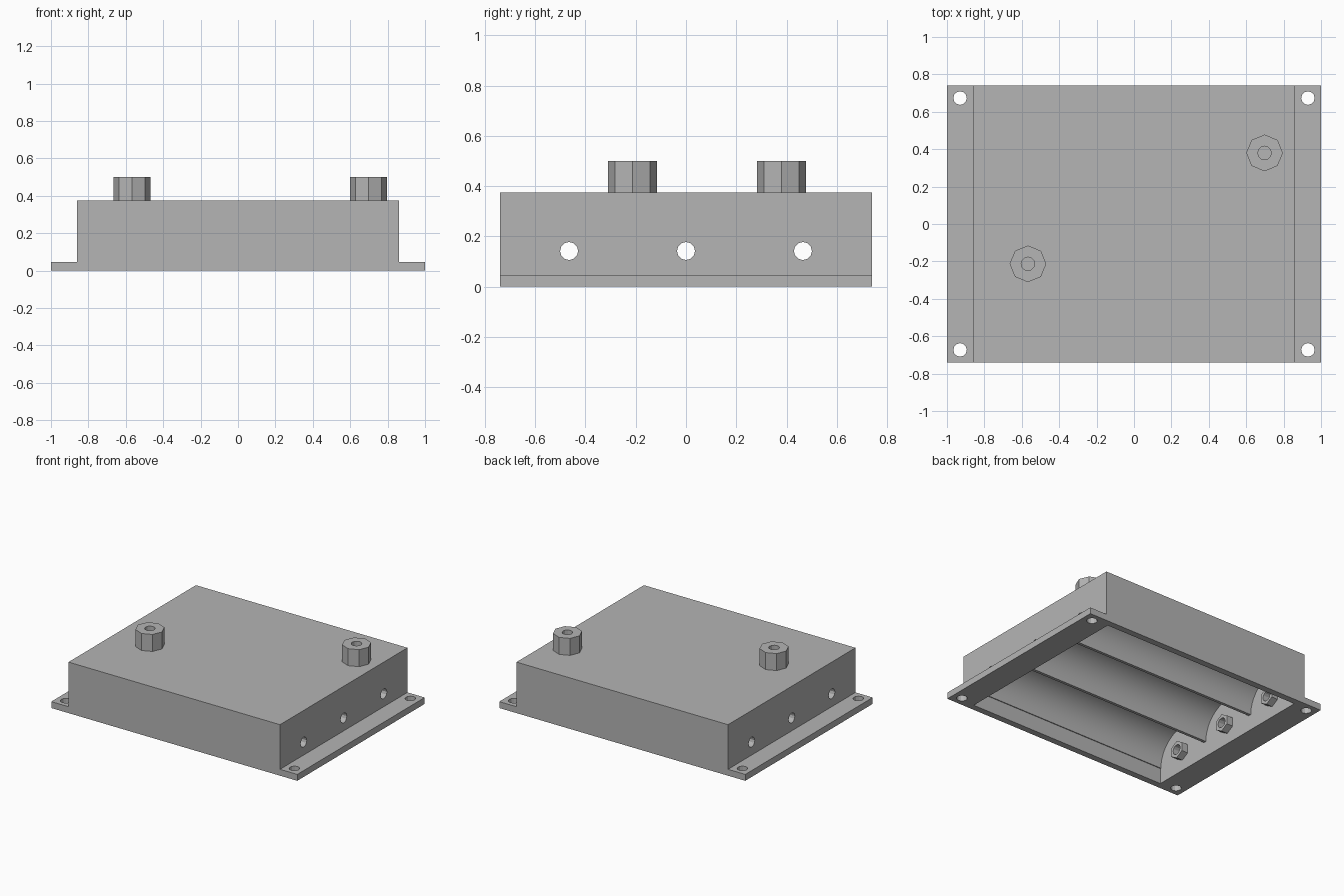
import bpy, bmesh, math
from mathutils import Matrix, Vector

cube = bpy.data.objects.get("Cube")
if cube:
    bpy.data.objects.remove(cube, do_unlink=True)

grey = bpy.data.materials.new("plain grey")
grey.use_nodes = True
grey.diffuse_color = (0.46, 0.46, 0.46, 1)
grey.node_tree.nodes["Principled BSDF"].inputs["Base Color"].default_value = (0.46, 0.46, 0.46, 1)

# Main dimensions
BODY_X, BODY_Y, ROOF = 0.86, 0.74, 0.375
FLANGE = 0.047
INNER_X, INNER_Y = 0.81, 0.693
PITCH, TROUGH_R, AXIS_Z = 0.465, 0.222, 0.115
HOLE_R, HOLE_Z = 0.036, 0.142


def prism(name, points, vector):
    """Extrude a closed planar outline along a vector."""
    bm = bmesh.new()
    face = bm.faces.new([bm.verts.new(p) for p in points])
    new = bmesh.ops.extrude_face_region(bm, geom=[face])["geom"]
    bmesh.ops.translate(bm, vec=vector, verts=[v for v in new if isinstance(v, bmesh.types.BMVert)])
    bmesh.ops.recalc_face_normals(bm, faces=bm.faces)
    mesh = bpy.data.meshes.new(name)
    bm.to_mesh(mesh)
    bm.free()
    mesh.materials.append(grey)
    obj = bpy.data.objects.new(name, mesh)
    bpy.context.collection.objects.link(obj)
    return obj


def rod(name, sides, radius, start, axis, length):
    """Regular prism from a start point along the x or z axis."""
    pts = []
    for i in range(sides):
        a = math.tau * i / sides
        c, s = radius * math.cos(a), radius * math.sin(a)
        pts.append(Vector(start) + Vector((0, s, c) if axis == "x" else (c, s, 0)))
    return prism(name, pts, Vector((length, 0, 0) if axis == "x" else (0, 0, length)))


def cut(obj, cutter):
    """Subtract a cutter and remove it."""
    mod = obj.modifiers.new("cut", "BOOLEAN")
    mod.operation, mod.solver, mod.object = "DIFFERENCE", "EXACT", cutter
    bpy.context.view_layer.objects.active = obj
    bpy.ops.object.modifier_apply(modifier=mod.name)
    bpy.data.objects.remove(cutter, do_unlink=True)


# Housing with side flanges, extruded front to back
half = [(1, 0), (1, FLANGE), (BODY_X, FLANGE), (BODY_X, ROOF)]
outline = half + [(-x, z) for x, z in reversed(half)]
housing = prism("housing", [(x, -BODY_Y, z) for x, z in outline], Vector((0, 2 * BODY_Y, 0)))

# Open underside: shallow pocket topped by three round troughs
section = [(-INNER_Y, -0.1), (-INNER_Y, AXIS_Z)]
for k in (-1, 0, 1):
    for i in range(33):
        a = math.pi * (1 - i / 32)
        section.append((k * PITCH + TROUGH_R * math.cos(a), AXIS_Z + TROUGH_R * math.sin(a)))
section += [(INNER_Y, AXIS_Z), (INNER_Y, -0.1)]
cut(housing, prism("cavity_cutter", [(-INNER_X, y, z) for y, z in section], Vector((2 * INNER_X, 0, 0))))

# Screw holes in the flange corners
for sx in (-1, 1):
    for sy in (-1, 1):
        cut(housing, rod("screw_cutter", 12, HOLE_R, (sx * 0.93, sy * 0.673, -0.1), "z", 0.3))

# Contact holes through both end walls, with hexagonal bosses inside
parts = [housing]
for k in (-1, 0, 1):
    y = k * PITCH
    cut(housing, rod("contact_cutter", 12, HOLE_R, (-0.95, y, HOLE_Z), "x", 1.9))
    for side, sx in (("right", -1), ("left", 1)):
        boss = rod(f"contact_boss_{side}_{k + 2}", 6, 0.064, (sx * INNER_X, y, HOLE_Z), "x", -sx * 0.05)
        cut(boss, rod("boss_cutter", 12, HOLE_R, (-0.95, y, HOLE_Z), "x", 1.9))
        parts.append(boss)

# Octagonal posts on the roof with blind bores
for name, x, y in (("front_post", -0.567, -0.213), ("back_post", 0.698, 0.38)):
    post = rod(name, 8, 0.098, (x, y, ROOF), "z", 0.125)
    cut(post, rod("bore_cutter", 12, HOLE_R, (x, y, ROOF + 0.002), "z", 0.3))
    parts.append(post)

# Smooth troughs, crisp facets everywhere else
bpy.ops.object.select_all(action="DESELECT")
for obj in parts:
    obj.select_set(True)
bpy.context.view_layer.objects.active = housing
bpy.ops.object.shade_smooth_by_angle(angle=math.radians(20))
